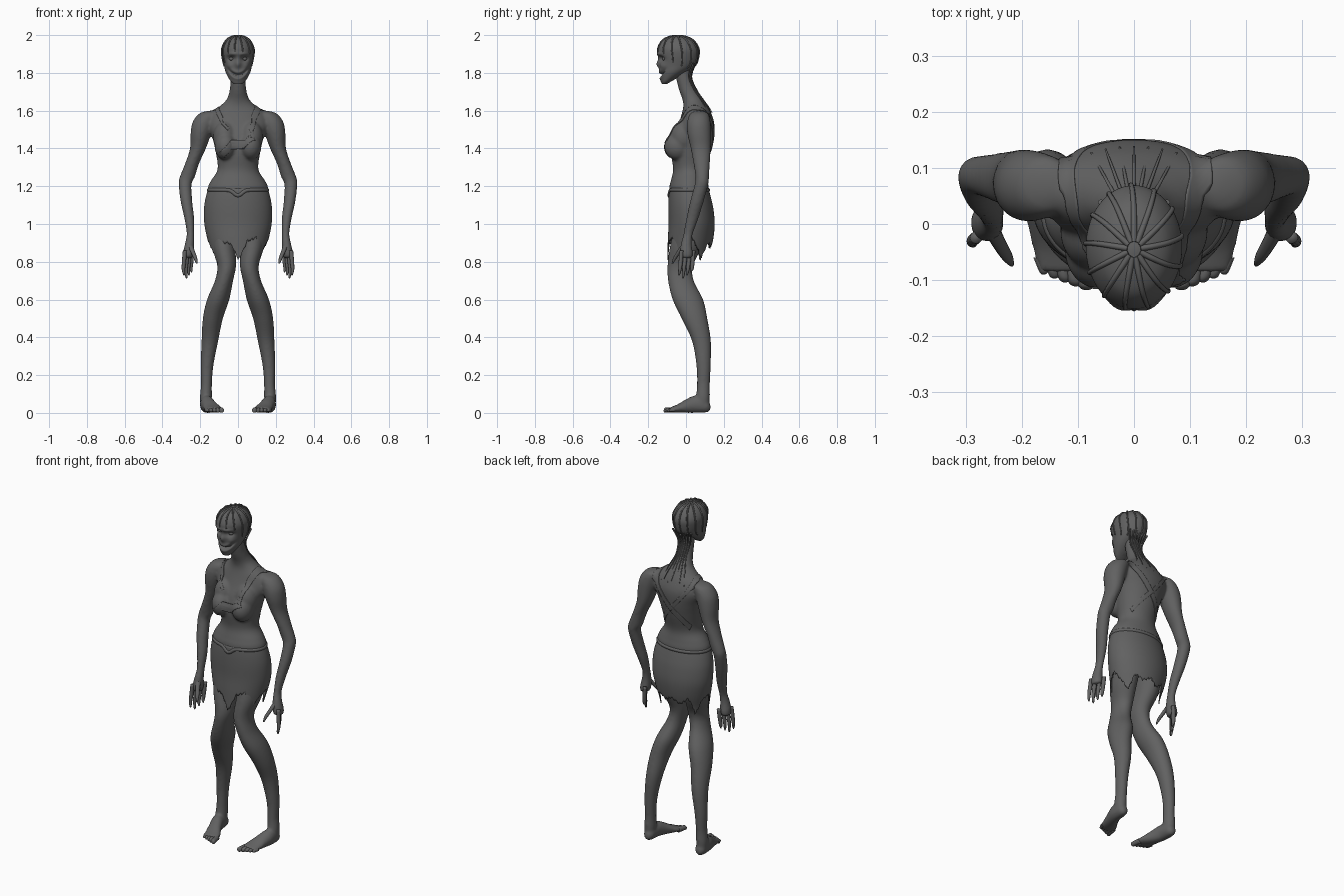
import bpy, bmesh, math
from mathutils import Vector

if "Cube" in bpy.data.objects:
    bpy.data.objects.remove(bpy.data.objects["Cube"], do_unlink=True)

# One dull grey for everything
grey = bpy.data.materials.new("ash_grey")
grey.use_nodes = True
colour = (.12, .12, .12, 1)
grey.diffuse_color = colour
shader = next(n for n in grey.node_tree.nodes if n.type == 'BSDF_PRINCIPLED')
shader.inputs["Base Color"].default_value = colour
shader.inputs["Roughness"].default_value = .8


def smooth_path(points, steps):
    """Catmull-Rom interpolation through tuples of any length."""
    out = []
    last = len(points) - 1
    for i in range(last):
        a, b = points[max(i - 1, 0)], points[i]
        c, d = points[i + 1], points[min(i + 2, last)]
        for k in range(steps):
            t = k / steps
            out.append(tuple(
                q + .5 * t * (r - p + t * (2 * p - 5 * q + 4 * r - s + t * (3 * (q - r) + s - p)))
                for p, q, r, s in zip(a, b, c, d)))
    out.append(tuple(points[last]))
    return out


def loft(bm, stations, side=1, axis='z', sides=32, steps=5):
    """Closed skin over elliptical rings given as x, y, z, radius, radius."""
    rings = []
    for x, y, z, ra, rb in smooth_path(stations, steps):
        ring = []
        for k in range(sides):
            angle = math.tau * k / sides
            u = max(ra, .001) * math.cos(angle)
            v = max(rb, .001) * math.sin(angle)
            co = (x + u, y + v, z) if axis == 'z' else (x + u, y, z + v)
            ring.append(bm.verts.new((side * co[0], co[1], co[2])))
        rings.append(ring)
    for low, high in zip(rings, rings[1:]):
        for k in range(sides):
            j = (k + 1) % sides
            bm.faces.new((low[k], low[j], high[j], high[k]))
    bm.faces.new(rings[0])
    bm.faces.new(rings[-1])


def ball(bm, centre, radii):
    made = bmesh.ops.create_uvsphere(bm, u_segments=24, v_segments=16, radius=1)
    bmesh.ops.scale(bm, vec=radii, verts=made['verts'])
    bmesh.ops.translate(bm, vec=centre, verts=made['verts'])


def finish(bm, name):
    bmesh.ops.recalc_face_normals(bm, faces=bm.faces)
    mesh = bpy.data.meshes.new(name)
    for face in bm.faces:
        face.smooth = True
    bm.to_mesh(mesh)
    bm.free()
    mesh.materials.append(grey)
    obj = bpy.data.objects.new(name, mesh)
    bpy.context.collection.objects.link(obj)
    return obj


def strand(name, points, radius, closed=False, tip=1.0):
    curve = bpy.data.curves.new(name, 'CURVE')
    curve.dimensions = '3D'
    curve.bevel_depth = radius
    curve.bevel_resolution = 2
    curve.use_fill_caps = True
    spline = curve.splines.new('POLY')
    spline.points.add(len(points) - 1)
    for k, (point, co) in enumerate(zip(spline.points, points)):
        point.co = (*co, 1)
        point.radius = 1 + (tip - 1) * k / len(points)
    spline.use_cyclic_u = closed
    spline.use_smooth = True
    curve.materials.append(grey)
    obj = bpy.data.objects.new(name, curve)
    bpy.context.collection.objects.link(obj)


# Body: torso, neck, bust, arms, legs and feet fused into one skin
bm = bmesh.new()
torso = [(.02, 1, .15, .1), (.018, 1.12, .158, .1), (.016, 1.19, .16, .105),
         (.017, 1.23, .143, .097), (.02, 1.29, .108, .088), (.026, 1.38, .118, .105),
         (.04, 1.46, .137, .107), (.055, 1.53, .165, .095), (.056, 1.585, .145, .078),
         (.05, 1.625, .095, .064), (.036, 1.66, .06, .055), (.01, 1.71, .044, .047),
         (-.013, 1.78, .039, .04), (-.02, 1.86, .038, .036)]
loft(bm, [(0, *s) for s in torso], sides=48)
arm = [(.14, .07, 1.6, .015, .015), (.155, .07, 1.585, .05, .048),
       (.18, .068, 1.54, .06, .062), (.196, .07, 1.48, .055, .063),
       (.212, .078, 1.4, .042, .053), (.243, .083, 1.32, .037, .043),
       (.268, .086, 1.25, .04, .036), (.28, .082, 1.21, .034, .036),
       (.273, .058, 1.12, .031, .036), (.258, .034, 1.03, .026, .032),
       (.252, .012, .95, .02, .025), (.256, .002, .9, .024, .028),
       (.262, .002, .85, .029, .034), (.265, .004, .82, .024, .03)]
leg = [(.075, .03, 1, .07, .09), (.075, 0, .88, .062, .085), (.06, -.03, .78, .05, .068),
       (.074, -.027, .7, .048, .068), (.105, .01, .6, .059, .081),
       (.133, .045, .5, .053, .068), (.149, .082, .38, .044, .05),
       (.164, .093, .25, .034, .038), (.167, .092, .15, .029, .034),
       (.17, .09, .08, .032, .036), (.17, .09, .02, .026, .03)]
foot = [(.168, .13, .03, .012, .014), (.168, .11, .036, .029, .034),
        (.165, .05, .046, .036, .046), (.15, 0, .036, .04, .036),
        (.133, -.045, .023, .048, .022), (.124, -.085, .016, .048, .013)]
for side in (1, -1):
    loft(bm, arm, side)
    loft(bm, leg, side)
    loft(bm, foot, side, axis='y')
    ball(bm, (side * .066, -.045, 1.41), (.058, .07, .072))
    ball(bm, (side * .07, -.012, 1.46), (.062, .07, .085))
body = finish(bm, "body")
remesh = body.modifiers.new("fuse", 'REMESH')
remesh.mode = 'VOXEL'
remesh.voxel_size = .007
remesh.use_smooth_shade = True
soften = body.modifiers.new("soften", 'SMOOTH')
soften.factor = .5
soften.iterations = 9

# Fingers, thumbs and toes
for side, label in ((1, "left"), (-1, "right")):
    bm = bmesh.new()
    for k in range(4):
        x, y = .286 - .013 * k, -.028 + .021 * k
        tip = .712 + .015 * abs(k - 1)
        loft(bm, [(x - .005, y + .004, .86, .011, .011), (x, y, .8, .011, .011),
                  (x + .003, y - .004, .76, .009, .009),
                  (x, y - .008, tip + .01, .006, .006), (x, y - .008, tip, .002, .002)],
             side, sides=12)
    loft(bm, [(.254, -.008, .89, .014, .016), (.24, -.035, .855, .012, .013),
              (.226, -.058, .82, .01, .01), (.218, -.072, .79, .004, .004)], side, sides=12)
    finish(bm, label + "_fingers")
    bm = bmesh.new()
    for k in range(5):
        x, size = .088 + .019 * k, .014 - .0012 * k
        end = -.118 + .007 * k
        loft(bm, [(x + .006, -.06, .016, size, size), (x, end + .015, .015, size, size),
                  (x - .003, end + .004, .013, size * .8, size * .8),
                  (x - .003, end, .012, .003, .003)], side, axis='y', sides=12)
    finish(bm, label + "_toes")

# Head, with sunken sockets, brow, nose, cheeks and a wide grin
bm = bmesh.new()
skull = [(-.115, 1.74, .02, .012), (-.102, 1.758, .04, .03), (-.07, 1.8, .064, .066),
         (-.046, 1.84, .074, .096), (-.041, 1.89, .084, .108), (-.042, 1.93, .084, .108),
         (-.044, 1.97, .064, .084), (-.045, 1.99, .036, .047), (-.045, 1.997, .005, .005)]
loft(bm, [(0, *s) for s in skull], sides=72, steps=8)


def bump(x, z, cx, cz, sx, sz):
    return math.exp(-((x - cx) / sx) ** 2 - ((z - cz) / sz) ** 2)


for v in bm.verts:
    if v.co.y < -.075:
        x, z = abs(v.co.x), v.co.z
        grin = z - (1.786 + 12 * x * x)
        mouth = math.exp(-(x / .046) ** 4)
        v.co.y += (.024 * bump(x, z, .034, 1.875, .02, .014)
                   - .009 * bump(x, z, .03, 1.9, .026, .009)
                   - .013 * bump(x, z, 0, 1.845, .013, .02)
                   - .008 * bump(x, z, .048, 1.838, .016, .014)
                   + mouth * (.034 * math.exp(-(grin / .009) ** 2)
                              - .014 * math.exp(-(grin / .022) ** 2)))
finish(bm, "head")
bm = bmesh.new()
for side in (1, -1):
    ball(bm, (side * .034, -.113, 1.875), (.014, .012, .011))
finish(bm, "eyes")

# Sparse hair: locks combed from the crown, and strings hanging on the nape
for n in range(13):
    angle = math.tau * (n + .5) / 13
    end = 1.82 + .09 * max(0, math.cos(angle)) + .012 * (n % 2)
    points = []
    for y, z, rx, ry in reversed(smooth_path(skull, 8)):
        if z > end and rx > .01:
            turn = angle + .8 * (1.99 - z)
            points.append(((rx + .001) * math.sin(turn), y - (ry + .001) * math.cos(turn), z))
    strand("hair_lock", points, .0055, tip=.6)
for n in range(-3, 4):
    x = .011 * n
    sag = .015 * (n % 2)
    bend = 10 * x * x
    strand("nape_string", smooth_path(
        [(x * 1.8, .05 - bend, 1.85), (x * 1.2, .028 - bend, 1.78), (x, .056 - bend, 1.71),
         (x * 1.5, .09 - bend, 1.66), (x * 2, .12 - bend, 1.62 - sag),
         (x * 2.3, .138 - bend, 1.59 - sag)], 5), .005, tip=.3)

# Ragged skirt: columns hang from the waist down to a torn hem
outline = smooth_path([(1.19, .015, .156, .103), (1.14, .02, .171, .112), (1.08, .026, .18, .119),
                       (1, .03, .178, .122), (.92, .024, .162, .12),
                       (.84, .014, .142, .112), (.74, .01, .132, .11)], 6)
hem = [.81, .91, .93, .82, .9, .93, .88, .82, .9, .88,
       .9, .87, .91, .81, .9, .92, .87, .79, .9, .9]


def skirt_point(angle, z):
    for a, b in zip(outline, outline[1:]):
        if b[0] <= z <= a[0]:
            t = (a[0] - z) / (a[0] - b[0])
            _, y, rx, ry = [p + t * (q - p) for p, q in zip(a, b)]
            return (rx * math.sin(angle), y - ry * math.cos(angle), z)


bm = bmesh.new()
columns = []
for k in range(120):
    slot, part = divmod(k, 6)
    low = hem[slot] + (hem[(slot + 1) % len(hem)] - hem[slot]) * (part / 6) ** 1.4
    low += .008 * math.sin(k * 2.3)
    angle = math.tau * k / 120
    columns.append([bm.verts.new(skirt_point(angle, 1.19 - (1.19 - low) * r / 24))
                    for r in range(25)])
for k, column in enumerate(columns):
    after = columns[(k + 1) % len(columns)]
    for r in range(24):
        bm.faces.new((column[r], column[r + 1], after[r + 1], after[r]))
skirt = finish(bm, "skirt")
skirt.modifiers.new("cloth", 'SOLIDIFY').thickness = .005

# Rolled waistband dipping at the front
band = []
for k in range(72):
    angle = math.tau * k / 72
    dip = .03 * math.exp(-(math.sin(angle / 2) / .09) ** 2)
    x, y, z = skirt_point(angle, 1.18 - dip)
    band.append((x * .97, y + .004 * math.cos(angle), z))
strand("waistband", band, .011, closed=True)


# Cloth straps and torn chest wrap laid on the skin
def ribbon(name, points, width, ragged=0):
    path = [Vector(p) for p in smooth_path(points, 8)]
    bm = bmesh.new()
    rows = []
    for k, p in enumerate(path):
        along = path[min(k + 1, len(path) - 1)] - path[max(k - 1, 0)]
        across = along.cross(p - Vector((0, .045, 1.45))).normalized()
        half = width / 2 + ragged * math.sin(k * 2.1)
        rows.append([bm.verts.new(p + across * half * (j / 4 - 1)) for j in range(9)])
    for a, b in zip(rows, rows[1:]):
        for j in range(8):
            bm.faces.new((a[j], a[j + 1], b[j + 1], b[j]))
    obj = finish(bm, name)
    wrap = obj.modifiers.new("lay", 'SHRINKWRAP')
    wrap.target = body
    wrap.wrap_mode = 'ABOVE_SURFACE'
    wrap.offset = .003
    obj.modifiers.new("cloth", 'SOLIDIFY').thickness = .004


ribbon("left_strap", [(.06, -.12, 1.48), (.09, -.06, 1.56), (.125, .05, 1.64), (.11, .15, 1.56),
                      (.03, .17, 1.46), (-.06, .15, 1.37), (-.11, .1, 1.31)], .035)
ribbon("right_strap", [(-.04, -.09, 1.51), (-.1, -.05, 1.57), (-.125, .05, 1.63),
                       (-.11, .15, 1.56), (-.03, .17, 1.46), (.06, .15, 1.37), (.11, .1, 1.31)], .025)
ribbon("chest_wrap", [(.1, -.13, 1.49), (.05, -.14, 1.47), (0, -.14, 1.43),
                      (-.05, -.15, 1.38), (-.1, -.12, 1.34)], .06, .004)
